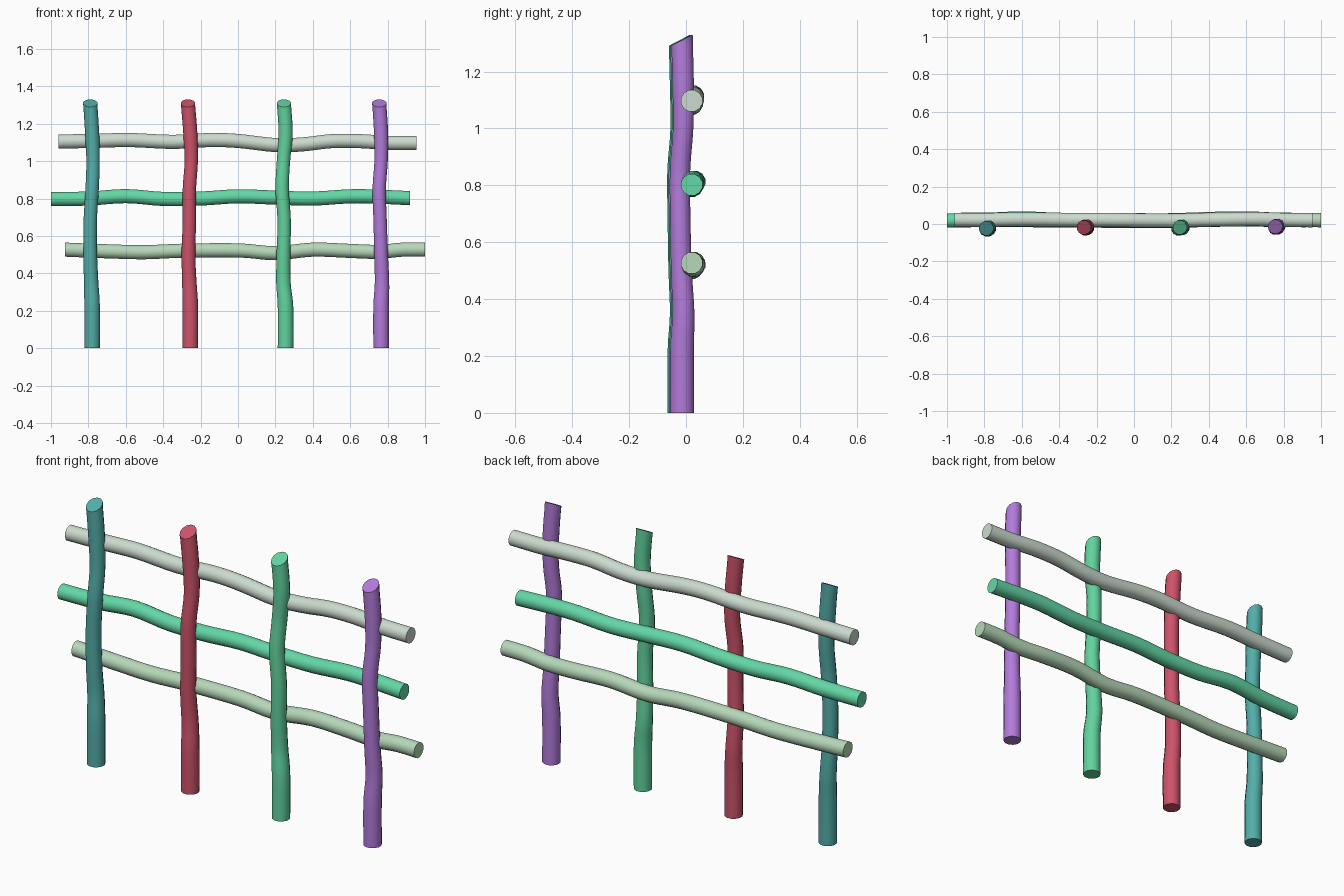
import bpy, bmesh, math
from mathutils import Vector

cube = bpy.data.objects.get("Cube")
if cube:
    bpy.data.objects.remove(cube, do_unlink=True)

SIDES = 12
STEPS = 4


def material(name, rgb):
    mat = bpy.data.materials.new(name)
    mat.use_nodes = True
    col = [(c / 255) ** 2.2 for c in rgb] + [1]
    mat.diffuse_color = col
    bsdf = mat.node_tree.nodes["Principled BSDF"]
    bsdf.inputs["Base Color"].default_value = col
    bsdf.inputs["Roughness"].default_value = 0.8
    return mat


def smooth_path(pts):
    """Catmull-Rom spline through (x, y, z, radius) points."""
    pts = [Vector(p) for p in pts]
    ext = [pts[0]] + pts + [pts[-1]]
    out = []
    for a, b, c, d in zip(ext, ext[1:], ext[2:], ext[3:]):
        for i in range(STEPS):
            t = i / STEPS
            out.append(0.5 * (2 * b + (c - a) * t + (2 * a - 5 * b + 4 * c - d) * t ** 2
                              + (3 * b - a - 3 * c + d) * t ** 3))
    return out + [pts[-1]]


def pole(name, pts, upright, mat, slant=0):
    """Crooked round pole along z (upright) or x, its last end cut at a slant."""
    path = smooth_path(pts)
    bm = bmesh.new()
    rings = []
    for k, p in enumerate(path):
        ring = []
        for i in range(SIDES):
            a = 2 * math.pi * (i + 0.5) / SIDES
            u, v = p[3] * math.cos(a), p[3] * math.sin(a)
            off = Vector((u, v, 0)) if upright else Vector((0, u, v))
            if k == len(path) - 1:
                off.z += slant * v
            ring.append(bm.verts.new(p.xyz + off))
        rings.append(ring)
    for r, s in zip(rings, rings[1:]):
        for i in range(SIDES):
            j = (i + 1) % SIDES
            bm.faces.new((r[i], r[j], s[j], s[i]))
    bm.faces.new(rings[0])
    bm.faces.new(rings[-1])
    bmesh.ops.recalc_face_normals(bm, faces=bm.faces)
    mesh = bpy.data.meshes.new(name)
    bm.to_mesh(mesh)
    bm.free()
    obj = bpy.data.objects.new(name, mesh)
    bpy.context.collection.objects.link(obj)
    mesh.materials.append(mat)
    bpy.ops.object.select_all(action="DESELECT")
    obj.select_set(True)
    bpy.context.view_layer.objects.active = obj
    bpy.ops.object.shade_smooth_by_angle(angle=math.radians(40))


# Upright posts: shared height, depth and thickness, own sideways wobble
heights = (0, .22, .35, .5, .68, .85, 1.0, 1.15, 1.31)
depths = (-.014, -.014, -.009, -.016, -.02, -.021, -.01, -.01, -.014)
radii = (.043, .043, .04, .038, .037, .037, .037, .039, .039)
posts = {
    "teal": ((84, 172, 167), -.009, (-.78, -.78, -.785, -.79, -.79, -.78, -.775, -.78, -.79)),
    "red": ((204, 84, 106), -.004, (-.255, -.255, -.26, -.265, -.26, -.26, -.25, -.255, -.268)),
    "green": ((98, 210, 157), -.004, (.254, .254, .243, .243, .247, .236, .243, .255, .245)),
    "purple": ((177, 122, 217), 0, (.765, .765, .77, .765, .76, .755, .765, .765, .755)),
}
for name, (rgb, dy, xs) in posts.items():
    pts = [(x, y + dy, z, r) for x, y, z, r in zip(xs, depths, heights, radii)]
    pole(name + "_post", pts, True, material(name + " paint", rgb), slant=.52)

# Cross rails behind the posts: (x, y, z) along each one
rails = {
    "top": ("pale grey green", (203, 218, 206), (
        (-.96, .022, 1.105), (-.78, .022, 1.108), (-.58, .025, 1.113), (-.35, .022, 1.103),
        (-.15, .022, 1.113), (0, .02, 1.108), (.2, .018, 1.086), (.35, .022, 1.09),
        (.5, .024, 1.107), (.65, .026, 1.107), (.8, .022, 1.098), (.955, .02, 1.097))),
    "middle": ("mint green", (100, 215, 165), (
        (-1, .018, .798), (-.8, .022, .8), (-.6, .03, .813), (-.4, .022, .798),
        (-.2, .018, .8), (0, .016, .812), (.2, .016, .805), (.4, .022, .8),
        (.6, .024, .812), (.75, .022, .81), (.92, .02, .802))),
    "bottom": ("pale leaf green", (181, 215, 184), (
        (-.925, .024, .527), (-.7, .022, .518), (-.5, .02, .513), (-.3, .02, .521),
        (0, .02, .523), (.2, .02, .508), (.4, .027, .527), (.6, .03, .52),
        (.75, .024, .515), (.88, .022, .527), (1, .02, .527))),
}
for name, (colour, rgb, path) in rails.items():
    pole(name + "_rail", [(*p, .039) for p in path], False, material(colour, rgb))
